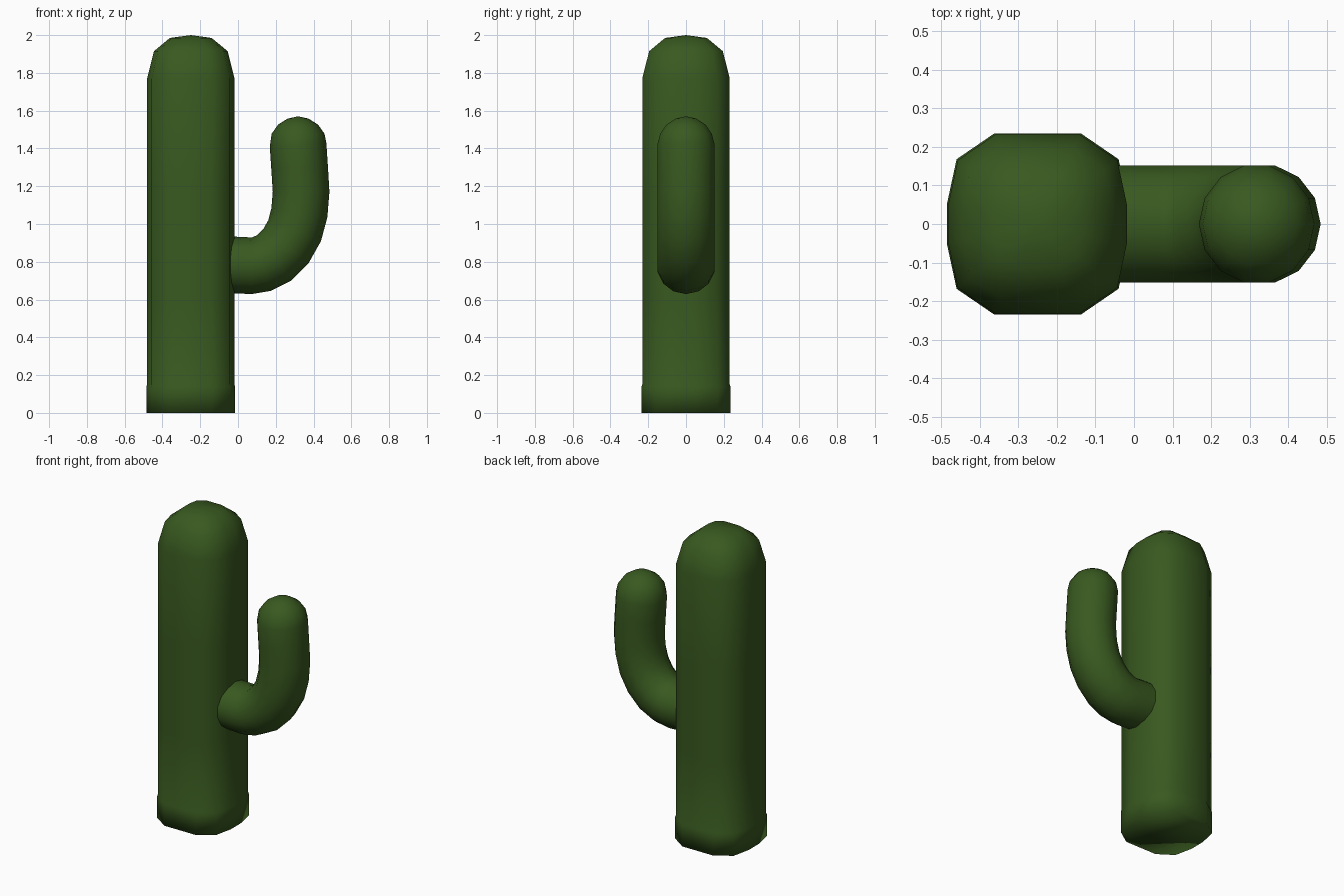
import bpy, bmesh
from math import sin, cos, pi
from mathutils import Vector

if "Cube" in bpy.data.objects:
    bpy.data.objects.remove(bpy.data.objects["Cube"])

green = bpy.data.materials.new("cactus_green")
green.diffuse_color = (0.04, 0.10, 0.014, 1)
green.use_nodes = True
green.node_tree.nodes["Principled BSDF"].inputs["Base Color"].default_value = green.diffuse_color


def skin(name, rings, tip, cap_start):
    """Loft equal-length rings of points, closing the far end at a tip."""
    bm = bmesh.new()
    loops = [[bm.verts.new(p) for p in ring] for ring in rings]
    n = len(loops[0])
    for a, b in zip(loops, loops[1:]):
        for i in range(n):
            j = (i + 1) % n
            bm.faces.new((a[i], a[j], b[j], b[i]))
    t = bm.verts.new(tip)
    for i in range(n):
        bm.faces.new((loops[-1][i], loops[-1][(i + 1) % n], t))
    if cap_start:
        bm.faces.new(loops[0][::-1])
    bmesh.ops.recalc_face_normals(bm, faces=bm.faces)
    mesh = bpy.data.meshes.new(name)
    bm.to_mesh(mesh)
    bm.free()
    mesh.materials.append(green)
    mesh.polygons.foreach_set("use_smooth", [True] * len(mesh.polygons))
    obj = bpy.data.objects.new(name, mesh)
    bpy.context.collection.objects.link(obj)
    return obj


# Trunk: twelve-sided rounded square, slightly flared foot, domed top
quarter = [(0.235, 0.052), (0.210, 0.168), (0.112, 0.235)]
section = (quarter + [(-x, y) for x, y in quarter[::-1]]
           + [(-x, -y) for x, y in quarter] + [(x, -y) for x, y in quarter[::-1]])
levels = [(0, 1), (0.14, 1), (0.15, 0.985), (0.6, 0.985), (1.2, 0.985),
          (1.77, 0.985), (1.915, 0.83), (1.985, 0.47)]
skin("trunk", [[(-0.25 + x * s, y * s, z) for x, y in section] for z, s in levels],
     (-0.25, 0, 2.0), True)

# Arm: round tube swept along an elbow in the xz plane, with a domed end
path = [(-0.06, 0.785), (0.07, 0.779), (0.125, 0.788), (0.19, 0.82), (0.255, 0.885),
        (0.30, 0.965), (0.325, 1.06), (0.334, 1.17), (0.326, 1.30), (0.318, 1.42)]
SIDES = 14
pts = [Vector((x, 0, z)) for x, z in path]
rings = []
for k, p in enumerate(pts):
    t = (pts[min(k + 1, len(pts) - 1)] - pts[max(k - 1, 0)]).normalized()
    side = Vector((t.z, 0, -t.x))
    rings.append([p + side * 0.15 * cos(2 * pi * i / SIDES)
                  + Vector((0, 0.155 * sin(2 * pi * i / SIDES), 0)) for i in range(SIDES)])
for a in (0.4, 0.8, 1.2):
    c, r = pts[-1] + Vector((0, 0, 0.148 * sin(a))), 0.152 * cos(a)
    rings.append([c + Vector((r * cos(2 * pi * i / SIDES), r * sin(2 * pi * i / SIDES), 0))
                  for i in range(SIDES)])
skin("arm", rings, pts[-1] + Vector((0, 0, 0.15)), False)
